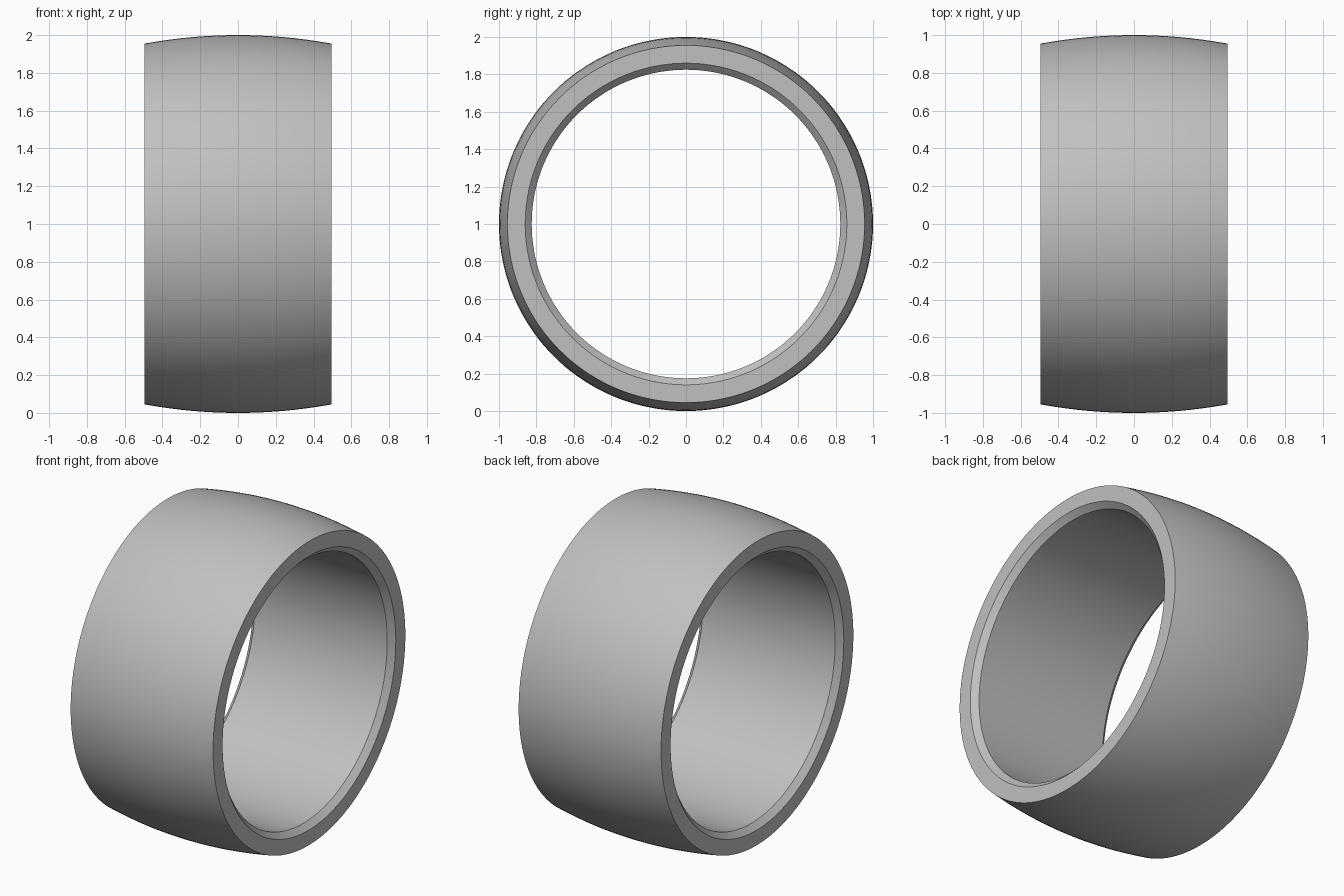
import bpy, bmesh, math
from mathutils import Vector

cube = bpy.data.objects.get("Cube")
if cube:
    bpy.data.objects.remove(cube, do_unlink=True)

HALF_WIDTH = 0.495
CROWN, RIM = 1.0, 0.955      # outer radius at the middle and at the ends
BORE, CHAMFER = 0.825, 0.035
SEGMENTS, ARC_STEPS = 144, 16

# Plain grey metal
metal = bpy.data.materials.new("grey_metal")
metal.use_nodes = True
colour = (0.53, 0.53, 0.53, 1)
metal.diffuse_color = colour
metal.node_tree.nodes["Principled BSDF"].inputs["Base Color"].default_value = colour

# Closed cross-section: crowned outside, flat ends, chamfered straight bore
sagitta = CROWN - RIM
arc_radius = (HALF_WIDTH ** 2 + sagitta ** 2) / (2 * sagitta)
profile = []
for i in range(ARC_STEPS + 1):
    x = HALF_WIDTH * (2 * i / ARC_STEPS - 1)
    profile.append((x, CROWN - arc_radius + math.sqrt(arc_radius ** 2 - x ** 2)))
profile += [(HALF_WIDTH, BORE + CHAMFER), (HALF_WIDTH - CHAMFER, BORE),
            (CHAMFER - HALF_WIDTH, BORE), (-HALF_WIDTH, BORE + CHAMFER)]

# Revolve the section around the x axis
bm = bmesh.new()
verts = [bm.verts.new((x, 0, r)) for x, r in profile]
edges = [bm.edges.new((a, b)) for a, b in zip(verts, verts[1:] + verts[:1])]
bmesh.ops.spin(bm, geom=verts + edges, cent=Vector(), axis=(1, 0, 0),
               angle=math.tau, steps=SEGMENTS, use_merge=True)
bmesh.ops.remove_doubles(bm, verts=bm.verts, dist=0.0001)
bmesh.ops.recalc_face_normals(bm, faces=bm.faces)
mesh = bpy.data.meshes.new("crowned_ring")
bm.to_mesh(mesh)
bm.free()
mesh.materials.append(metal)

ring = bpy.data.objects.new("crowned_ring", mesh)
ring.location.z = CROWN
bpy.context.collection.objects.link(ring)
bpy.context.view_layer.objects.active = ring
ring.select_set(True)
bpy.ops.object.shade_smooth_by_angle(angle=math.radians(30))
